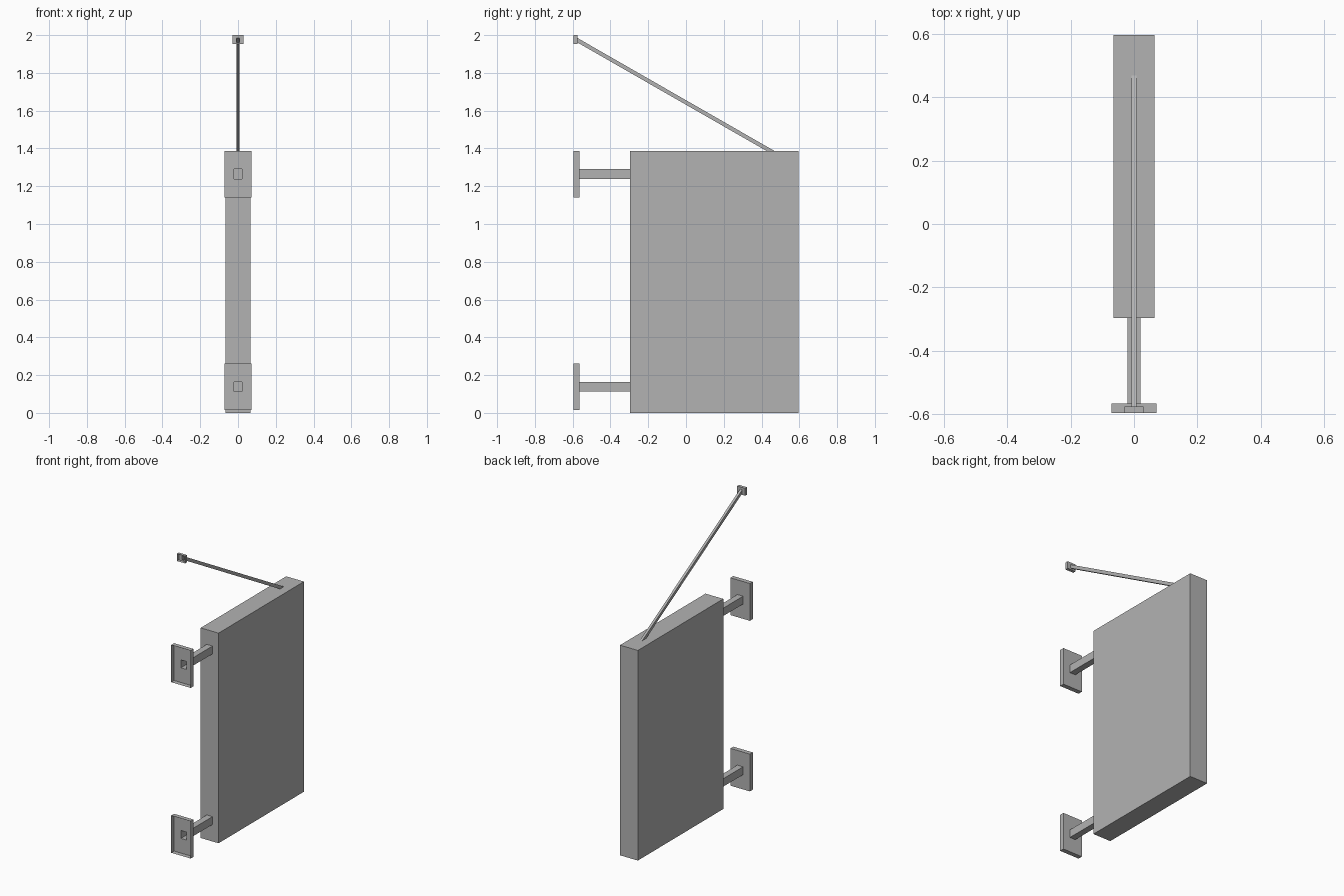
import bpy, bmesh

cube = bpy.data.objects.get("Cube")
if cube:
    bpy.data.objects.remove(cube, do_unlink=True)

GREY = (0.45, 0.45, 0.45, 1)
grey = bpy.data.materials.new("light_grey")
grey.use_nodes = True
grey.diffuse_color = GREY
grey.node_tree.nodes["Principled BSDF"].inputs["Base Color"].default_value = GREY

FRONT = -0.595


def finish(name, bm):
    mesh = bpy.data.meshes.new(name)
    bm.to_mesh(mesh)
    bm.free()
    mesh.materials.append(grey)
    obj = bpy.data.objects.new(name, mesh)
    bpy.context.collection.objects.link(obj)


def ring(bm, half_x, half_z, y, z):
    return [bm.verts.new((sx * half_x, y, z + sz * half_z))
            for sx, sz in ((-1, -1), (1, -1), (1, 1), (-1, 1))]


def bracket(name, z, plate, depth, tube, tube_z, end_y, end_z):
    """Open-fronted tray whose back runs into a hollow square tube."""
    bm = bmesh.new()
    back = FRONT + depth
    rings = [ring(bm, *plate, FRONT, z),
             ring(bm, *plate, back, z),
             ring(bm, *tube, back, tube_z),
             ring(bm, *tube, end_y, end_z)]
    for a, b in zip(rings, rings[1:]):
        for i in range(4):
            j = (i + 1) % 4
            bm.faces.new((a[i], a[j], b[j], b[i]))
    bmesh.ops.recalc_face_normals(bm, faces=bm.faces)
    finish(name, bm)


# Sign panel
bm = bmesh.new()
bmesh.ops.create_cube(bm, size=1)
bmesh.ops.scale(bm, vec=(0.13, 0.891, 1.387), verts=bm.verts)
bmesh.ops.translate(bm, vec=(0, 0.1495, 0.6935), verts=bm.verts)
finish("panel", bm)

# Wall plates with horizontal arms
for name, z in (("lower_arm_bracket", 0.138), ("upper_arm_bracket", 1.264)):
    bracket(name, z, (0.071, 0.123), 0.03, (0.021, 0.026), z, -0.296, z)

# Small wall plate with the sloping stay rod
bracket("stay_rod_bracket", 1.976, (0.03, 0.024), 0.02,
        (0.008, 0.012), 1.973, 0.475, 1.371)
